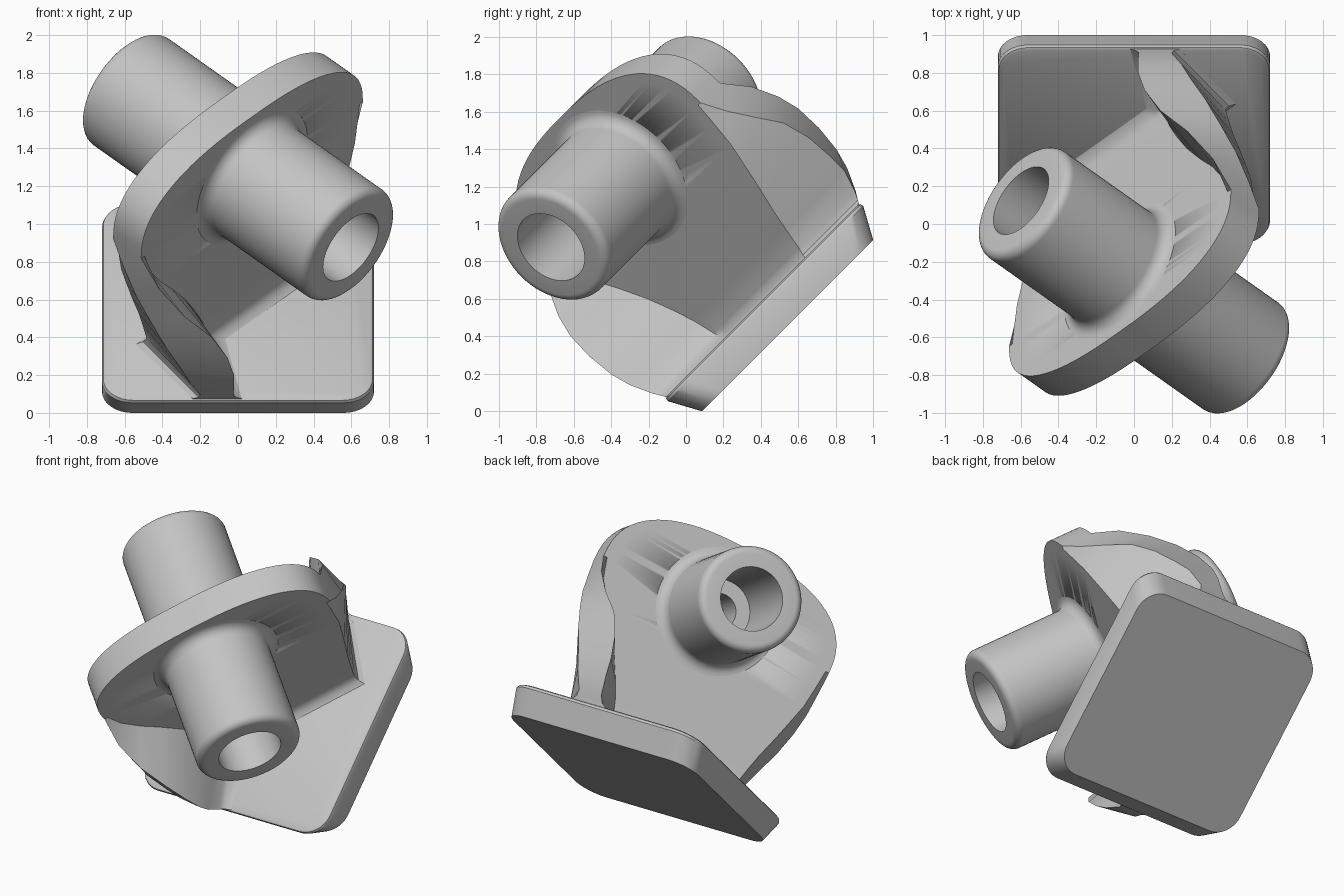
import bpy, bmesh, math
from mathutils import Matrix, Vector

if "Cube" in bpy.data.objects:
    bpy.data.objects.remove(bpy.data.objects["Cube"])

S = math.sqrt(0.5)
HALF_WEB = 0.105     # half thickness of the web
AXIS_H = 1.19        # tube height above the mounting face
# Plate frame: x across, u along the plate, m away from the mounting face
FRAME = Matrix(((1, 0, 0, 0), (0, S, -S, 0.5425), (0, S, S, 0.4575), (0, 0, 0, 1)))

grey = bpy.data.materials.new("light_grey")
grey.use_nodes = True
grey.diffuse_color = (0.55, 0.55, 0.55, 1)
grey.node_tree.nodes["Principled BSDF"].inputs["Base Color"].default_value = (0.55, 0.55, 0.55, 1)


def diagonal(e, t):
    """Position e along the web and t along the tube, as x and u."""
    return S * (e + t), S * (e - t)


def loft(name, rings, closed=False, angle=35):
    """Skin equal rings of plate-frame points, capping the ends unless closed."""
    bm = bmesh.new()
    loops = [[bm.verts.new(FRAME @ Vector(p)) for p in ring] for ring in rings]
    pairs = list(zip(loops, loops[1:])) + ([(loops[-1], loops[0])] if closed else [])
    for a, b in pairs:
        for i in range(len(a)):
            j = (i + 1) % len(a)
            bm.faces.new((a[i], a[j], b[j], b[i]))
    if not closed:
        bm.faces.new(loops[0][::-1])
        bm.faces.new(loops[-1])
    bmesh.ops.recalc_face_normals(bm, faces=bm.faces)
    mesh = bpy.data.meshes.new(name)
    bm.to_mesh(mesh)
    bm.free()
    mesh.materials.append(grey)
    obj = bpy.data.objects.new(name, mesh)
    bpy.context.collection.objects.link(obj)
    bpy.ops.object.select_all(action='DESELECT')
    obj.select_set(True)
    bpy.context.view_layer.objects.active = obj
    bpy.ops.object.shade_smooth_by_angle(angle=math.radians(angle))
    return obj


# Mounting plate: rounded rectangle with flared ends
def plate_ring(m, hx, hu, r=0.16):
    ring = []
    for k, (sx, su) in enumerate(((1, 1), (-1, 1), (-1, -1), (1, -1))):
        for i in range(9):
            a = math.radians(90 * k + 90 * i / 8)
            ring.append((sx * (hx - r) + r * math.cos(a), su * (hu - r) + r * math.sin(a), m))
    return ring


loft("mounting_plate", [plate_ring(0, 0.72, 0.647), plate_ring(0.165, 0.72, 0.737),
                        plate_ring(0.182, 0.713, 0.735), plate_ring(0.19, 0.7, 0.722)])


# Web: diagonal wall whose two ends twist into feet at the plate ends
def web_ring(m, front_e, outer, inner, back_e, flare=0.0):
    t = HALF_WEB + flare
    half = [diagonal(front_e - 0.05, t), diagonal(front_e + flare, t),
            (outer[0] + flare, outer[1]), (inner[0] - flare, inner[1]),
            diagonal(back_e - flare, -t), diagonal(back_e - flare - 0.05, -t)]
    return [(x, u, m) for x, u in half] + [(-x, -u, m) for x, u in half]


feet = [
    (0.10, 0.56, (0.19, 0.69), (0.03, 0.69), 0.30, 0.05),
    (0.19, 0.56, (0.19, 0.73), (0.03, 0.73), 0.30, 0.05),
    (0.21, 0.565, (0.19, 0.74), (0.03, 0.74), 0.31, 0.02),
    (0.25, 0.58, (0.20, 0.76), (0.025, 0.765), 0.33, 0.0),
    (0.37, 0.61, (0.25, 0.80), (0.02, 0.82), 0.37),
    (0.48, 0.64, (0.30, 0.80), (0.02, 0.85), 0.42),
    (0.63, 0.69, (0.38, 0.79), (0.055, 0.865), 0.50),
    (0.78, 0.735, (0.46, 0.75), (0.14, 0.86), 0.60),
    (0.90, 0.77, (0.54, 0.67), (0.28, 0.83), 0.69),
    (1.04, 0.79, (0.61, 0.58), (0.415, 0.765), 0.77),
]
rings = [web_ring(*row) for row in feet]
for i in range(19):
    a = math.radians(86 * i / 18)
    e = 0.83 * math.cos(a) ** 0.8
    rings.append(web_ring(1.17 + 0.475 * math.sin(a) ** 0.8, 0.97 * e,
                          diagonal(e, HALF_WEB), diagonal(e, -HALF_WEB), 0.97 * e))
web = loft("web", rings)


# Turned parts share the tube axis
def turned(name, profile, closed, steps=64):
    def ring(t, r):
        out = []
        for i in range(steps):
            a = 2 * math.pi * i / steps
            out.append((*diagonal(r * math.cos(a), t), AXIS_H + r * math.sin(a)))
        return out
    return loft(name, [ring(t, r) for t, r in profile], closed)


def arc(t, r, rad, start, end, steps=6):
    angles = [math.radians(start + (end - start) * i / steps) for i in range(steps + 1)]
    return [(t + rad * math.cos(a), r + rad * math.sin(a)) for a in angles]


# Tube: counterbored from both ends, rounded rims and filleted roots
R, L, BORE, PILOT, LEDGE = 0.345, 0.845, 0.207, 0.115, 0.13
side = [(LEDGE, PILOT), (LEDGE, BORE), (L, BORE)]
side += arc(L - 0.05, R - 0.05, 0.05, 0, 90)
side += arc(HALF_WEB + 0.07, R + 0.07, 0.07, 270, 180)
turned("tube", side + [(-t, r) for t, r in reversed(side)], True)

# Passage through the web for the tube
cutter = turned("bore_cutter", [(-0.3, 0.25), (0.3, 0.25)], False)
cutter.hide_render = True
cutter.hide_viewport = True
cut = web.modifiers.new("bore", 'BOOLEAN')
cut.operation = 'DIFFERENCE'
cut.object = cutter
cut.solver = 'EXACT'
